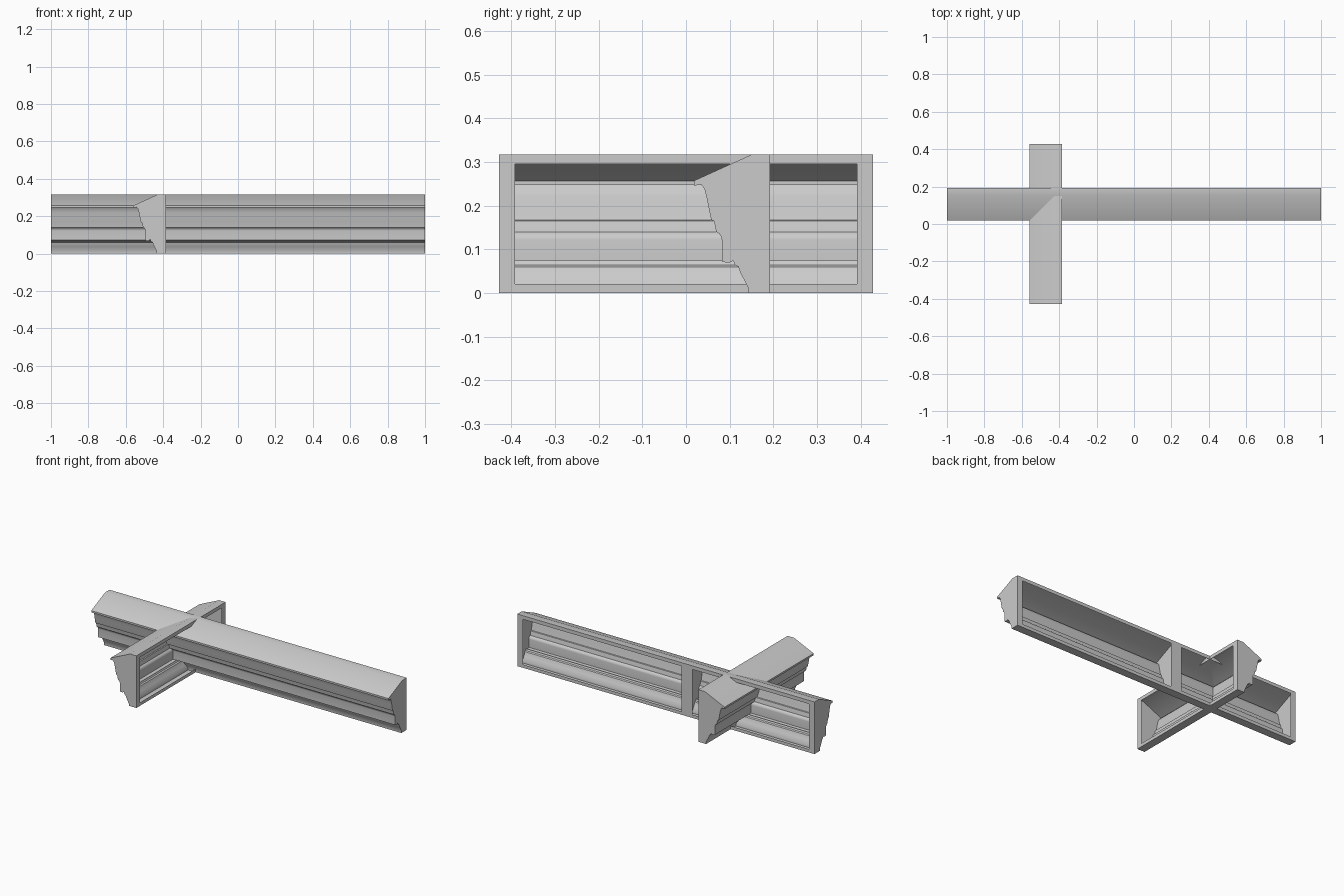
import bpy, bmesh, math

if "Cube" in bpy.data.objects:
    bpy.data.objects.remove(bpy.data.objects["Cube"])

# Moulding cross-section (depth measured from the back plane, height),
# from the top back edge, down the front, to the bottom back edge
PROFILE = [
    (0, 0.317), (0.043, 0.317), (0.175, 0.257), (0.175, 0.246), (0.158, 0.248),
    (0.151, 0.239), (0.146, 0.220), (0.142, 0.200), (0.138, 0.180), (0.135, 0.167),
    (0.129, 0.165), (0.126, 0.152), (0.124, 0.140), (0.117, 0.136), (0.112, 0.128),
    (0.111, 0.122), (0.111, 0.072), (0.102, 0.070), (0.093, 0.070), (0.085, 0.074),
    (0.081, 0.064), (0.073, 0.060), (0.069, 0.048), (0.063, 0.036), (0.051, 0.013),
    (0.051, 0), (0, 0),
]
RIM, RIM_Z = 0.037, (0.295, 0.020)


def moulding(name, length, location, angle=0):
    """Open-backed cornice: moulded skin, flat end caps, flat rim on the back."""
    bm = bmesh.new()
    h = length / 2
    left, right = ([bm.verts.new((s * h, -d, z)) for d, z in PROFILE] for s in (-1, 1))
    # front skin, top and bottom
    for i in range(len(PROFILE) - 1):
        bm.faces.new((left[i], left[i + 1], right[i + 1], right[i]))
    # end caps
    bm.faces.new(left[::-1])
    bm.faces.new(right)
    # rim around the open back
    outer = [left[0], right[0], right[-1], left[-1]]
    w, (top, bottom) = h - RIM, RIM_Z
    inner = [bm.verts.new((x, 0, z)) for x, z in
             ((-w, top), (w, top), (w, bottom), (-w, bottom))]
    for i in range(4):
        j = (i + 1) % 4
        bm.faces.new((outer[i], outer[j], inner[j], inner[i]))
    bm.normal_update()
    mesh = bpy.data.meshes.new(name)
    bm.to_mesh(mesh)
    bm.free()
    obj = bpy.data.objects.new(name, mesh)
    bpy.context.collection.objects.link(obj)
    obj.location = location
    obj.rotation_euler.z = angle
    bpy.ops.object.select_all(action='DESELECT')
    obj.select_set(True)
    bpy.context.view_layer.objects.active = obj
    bpy.ops.object.shade_smooth_by_angle(angle=math.radians(30))
    return obj


SHORT, LONG = 0.857, 1.143
BACK_Y = 0.193

# two lengths end to end along x
moulding("cornice_short", SHORT, (-1 + SHORT / 2, BACK_Y, 0))
moulding("cornice_long", LONG, (1 - LONG / 2, BACK_Y, 0))

# crossing length along y, its front facing -x
moulding("cornice_cross", SHORT, (-0.384, 0, 0), -math.pi / 2)
